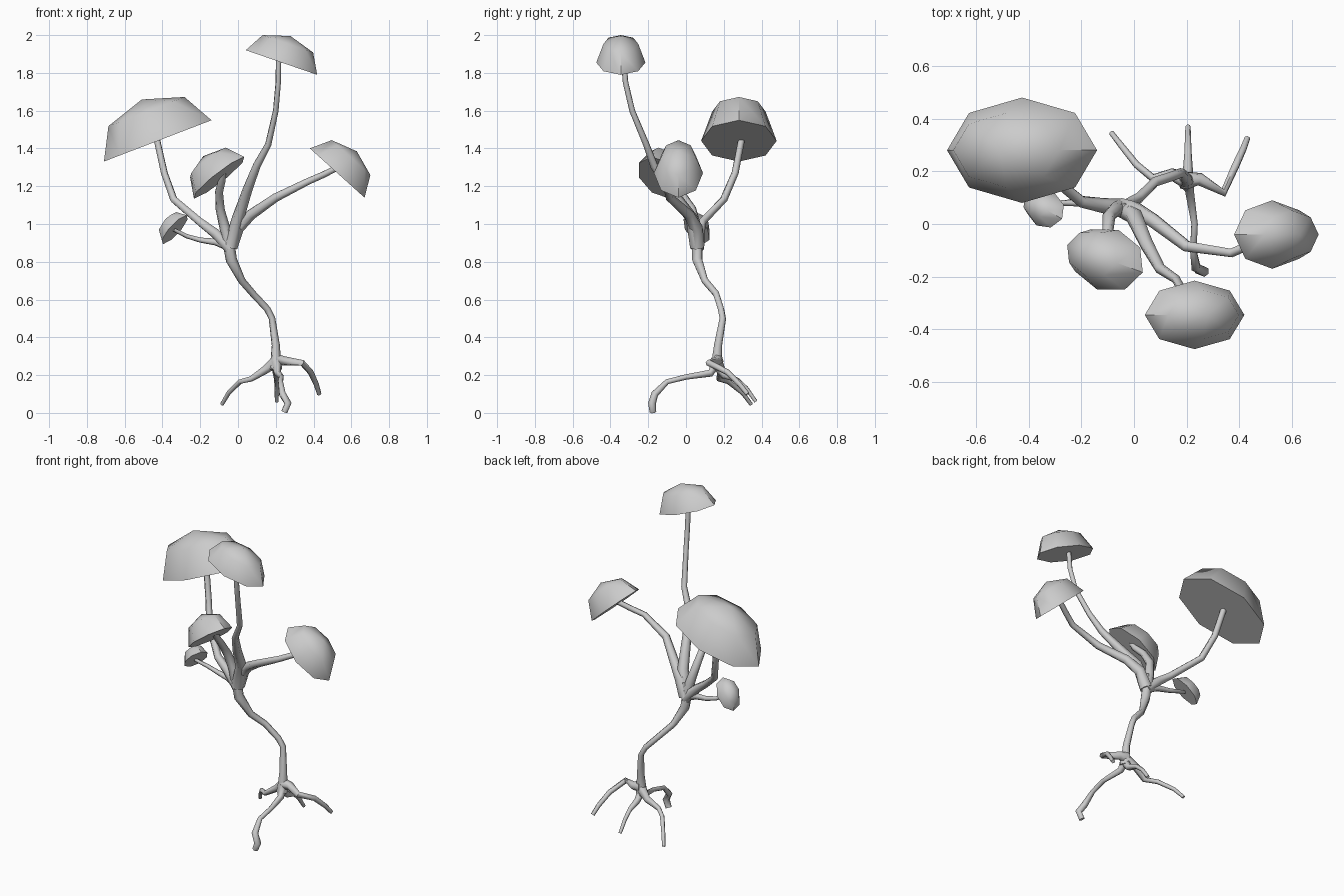
import bpy, bmesh, math
from mathutils import Vector, Matrix, Euler

cube = bpy.data.objects.get("Cube")
if cube:
    bpy.data.objects.remove(cube, do_unlink=True)

grey = bpy.data.materials.new("plain_grey")
grey.use_nodes = True
grey.diffuse_color = (0.6, 0.6, 0.6, 1)
grey.node_tree.nodes["Principled BSDF"].inputs["Base Color"].default_value = (0.6, 0.6, 0.6, 1)


def finish(bm, name, angle):
    bmesh.ops.recalc_face_normals(bm, faces=bm.faces)
    mesh = bpy.data.meshes.new(name)
    bm.to_mesh(mesh)
    bm.free()
    mesh.materials.append(grey)
    ob = bpy.data.objects.new(name, mesh)
    bpy.context.collection.objects.link(ob)
    bpy.ops.object.select_all(action='DESELECT')
    ob.select_set(True)
    bpy.context.view_layer.objects.active = ob
    bpy.ops.object.shade_smooth_by_angle(angle=math.radians(angle))
    return ob


def tube(name, points, radii, sides=6):
    """Sweep a tapering polygon along a path, radii spread evenly over it."""
    pts = [Vector(p) for p in points]
    bm = bmesh.new()
    rings, last = [], None
    for i, p in enumerate(pts):
        d = (pts[min(i + 1, len(pts) - 1)] - pts[max(i - 1, 0)]).normalized()
        if last is None:
            side = d.orthogonal().normalized()
        else:
            side = (last - d * last.dot(d)).normalized()
        last, other = side, d.cross(side)
        t = i / (len(pts) - 1) * (len(radii) - 1)
        k = min(int(t), len(radii) - 2)
        r = radii[k] + (radii[k + 1] - radii[k]) * (t - k)
        rings.append([bm.verts.new(p + r * (math.cos(a) * side + math.sin(a) * other))
                      for a in (j * math.tau / sides for j in range(sides))])
    for a, b in zip(rings, rings[1:]):
        for j in range(sides):
            n = (j + 1) % sides
            bm.faces.new((a[j], a[n], b[n], b[j]))
    bm.faces.new(rings[0])
    bm.faces.new(rings[-1])
    return finish(bm, name, 65)


def cap(name, base, size, tilt, yaw=0):
    """Half of a low-poly ellipsoid with a flat underside."""
    bm = bmesh.new()
    bmesh.ops.create_uvsphere(bm, u_segments=8, v_segments=4, radius=1)
    bmesh.ops.bisect_plane(bm, geom=bm.verts[:] + bm.edges[:] + bm.faces[:], dist=0.001,
                           plane_co=(0, 0, 0), plane_no=(0, 0, 1), clear_inner=True)
    bmesh.ops.holes_fill(bm, edges=[e for e in bm.edges if e.is_boundary])
    turn = Euler((0, -math.radians(tilt), math.radians(yaw))).to_matrix().to_4x4()
    bm.transform(Matrix.Translation(base) @ turn @ Matrix.Diagonal((*size, 1)))
    return finish(bm, name, 50)


# Winding trunk
tube("trunk", [(.2, .16, .23), (.2, .165, .29), (.2, .17, .36), (.18, .195, .5), (.155, .185, .55),
               (.08, .16, .63), (.02, .1, .7), (-.035, .06, .81), (-.05, .06, .9), (-.04, .055, .97)],
     (.035, .024, .018, .018, .02, .035, .025))

# Branches fanning out from the crown of the trunk
tube("left_lower_branch", [(-.05, .06, .88), (-.12, .07, .905), (-.2, .08, .915), (-.27, .08, .935),
                           (-.34, .05, .97)], (.024, .014, .01))
tube("large_cap_branch", [(-.04, .06, .87), (-.12, .07, .95), (-.2, .085, 1.01), (-.34, .2, 1.13),
                          (-.39, .26, 1.27), (-.43, .295, 1.45)], (.036, .024, .02, .018))
tube("tall_branch", [(-.04, .06, .88), (0, .03, 1.03), (.05, -.08, 1.18), (.1, -.17, 1.31),
                     (.16, -.21, 1.42), (.2, -.285, 1.6), (.213, -.32, 1.75), (.215, -.33, 1.87)],
     (.04, .028, .018, .015, .015))
tube("right_branch", [(-.04, .06, .88), (0, .055, .98), (.07, .015, 1.05), (.2, -.085, 1.14),
                      (.37, -.11, 1.225), (.45, -.075, 1.26), (.53, -.04, 1.3)],
     (.04, .028, .018, .016))
tube("front_branch", [(-.045, .06, .88), (-.07, .055, .98), (-.095, .03, 1.08), (-.1, -.03, 1.17),
                      (-.085, -.09, 1.23), (-.08, -.12, 1.28)], (.034, .026, .02, .018))

# Spreading roots
tube("front_root", [(.2, .16, .27), (.21, .13, .21), (.23, 0, .19), (.225, -.1, .165), (.235, -.165, .1),
                    (.265, -.18, .05), (.245, -.175, .005)], (.03, .014, .014, .022, .018))
tube("right_root", [(.2, .165, .28), (.25, .17, .275), (.34, .12, .265), (.385, .22, .215),
                    (.415, .285, .15), (.43, .325, .1)], (.035, .018, .015, .012))
tube("left_root", [(.2, .165, .27), (.14, .19, .225), (.07, .175, .18), (.01, .225, .165),
                   (-.05, .3, .105), (-.085, .345, .045)], (.032, .016, .013, .01))
tube("back_root", [(.2, .16, .25), (.205, .2, .2), (.205, .27, .175), (.205, .32, .13),
                   (.205, .37, .06)], (.025, .014, .01))

# Dome caps
cap("large_cap", (-.425, .28, 1.44), (.305, .2, .235), 21)
cap("top_cap", (.23, -.345, 1.855), (.2, .13, .148), -19)
cap("right_cap", (.525, -.04, 1.27), (.195, .13, .155), -42)
cap("front_cap", (-.1, -.135, 1.245), (.18, .12, .145), 38, -20)
cap("small_cap", (-.335, .055, .97), (.105, .07, .08), 47, -30)
